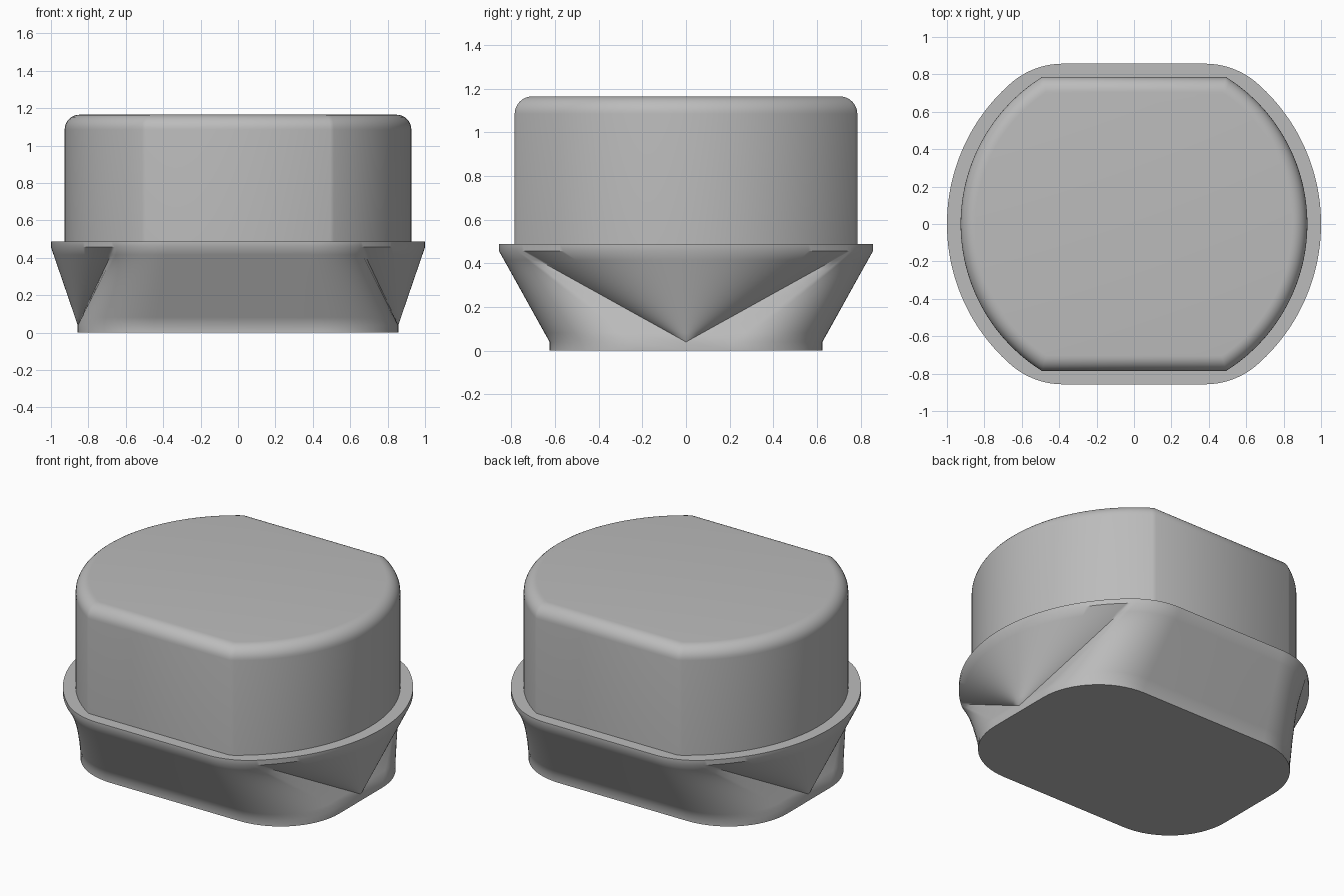
import bpy
import bmesh
from math import cos, sin, pi, atan2, sqrt, radians

if "Cube" in bpy.data.objects:
    bpy.data.objects.remove(bpy.data.objects["Cube"], do_unlink=True)

grey = bpy.data.materials.new("plain grey")
grey.use_nodes = True
colour = (0.5, 0.5, 0.5, 1)
grey.diffuse_color = colour
grey.node_tree.nodes["Principled BSDF"].inputs["Base Color"].default_value = colour

CORNER, ARC, LEVELS = 16, 40, 10


def arc(cx, cy, r, start, end, n):
    return [(cx + r * cos(start + (end - start) * i / n),
             cy + r * sin(start + (end - start) * i / n)) for i in range(n + 1)]


def full_outline(quarter):
    """Mirror a quarter running from the +y axis to the +x axis."""
    half = quarter + [(x, -y) for x, y in reversed(quarter)]
    return half + [(-x, y) for x, y in reversed(half)]


def build(name, rings):
    """Skin a stack of (outline, height) rings and cap both ends."""
    bm = bmesh.new()
    loops = [[bm.verts.new((x, y, z)) for x, y in outline] for outline, z in rings]
    for low, high in zip(loops, loops[1:]):
        for i in range(len(low)):
            j = (i + 1) % len(low)
            bm.faces.new((low[i], low[j], high[j], high[i]))
    bm.faces.new(loops[0])
    bm.faces.new(loops[-1])
    bmesh.ops.remove_doubles(bm, verts=bm.verts, dist=0.0005)
    bmesh.ops.recalc_face_normals(bm, faces=bm.faces)
    mesh = bpy.data.meshes.new(name)
    bm.to_mesh(mesh)
    bm.free()
    mesh.materials.append(grey)
    obj = bpy.data.objects.new(name, mesh)
    bpy.context.collection.objects.link(obj)
    bpy.ops.object.select_all(action="DESELECT")
    obj.select_set(True)
    bpy.context.view_layer.objects.active = obj
    bpy.ops.object.shade_smooth_by_angle(angle=radians(35))


# Upper body: a disc with two flats and a rounded top edge
def body_outline(inset):
    radius, flat = 0.927 - inset, 0.785 - inset
    return full_outline([(0, flat)] + arc(0, 0, radius, atan2(flat, sqrt(radius**2 - flat**2)), 0, ARC))


TOP, ROUND = 1.165, 0.08
body = [(body_outline(0), 0.47)]
for k in range(9):
    a = k / 8 * pi / 2
    body.append((body_outline(ROUND * (1 - cos(a))), TOP - ROUND * (1 - sin(a))))
build("upper_body", body)

# Flange outline: larger disc with two flats and softened corners
cx, flat = 0.38, 0.857
r = (1 - cx**2 - flat**2) / (2 * (1 - flat))
phi = atan2(flat - r, cx)
flange = full_outline([(0, flat)] + arc(cx, flat - r, r, pi / 2, phi, CORNER)
                      + arc(0, 0, 1, phi, 0, ARC)[1:])

# Foot outline: rounded rectangle, its end point shared by the whole flange arc
fx, fy, fr = 0.857, 0.625, 0.41
foot = full_outline([(0, fy)] + arc(fx - fr, fy - fr, fr, pi / 2, 0, CORNER - 1)
                    + [(fx, 0)] * (ARC + 1))

# Foot, flared skirt and flange
skirt = [(foot, 0)]
for k in range(LEVELS + 1):
    t = k / LEVELS
    ring = [(a[0] + (b[0] - a[0]) * t, a[1] + (b[1] - a[1]) * t) for a, b in zip(foot, flange)]
    skirt.append((ring, 0.04 + (0.457 - 0.04) * t))
skirt.append((flange, 0.488))
build("flared_base", skirt)
